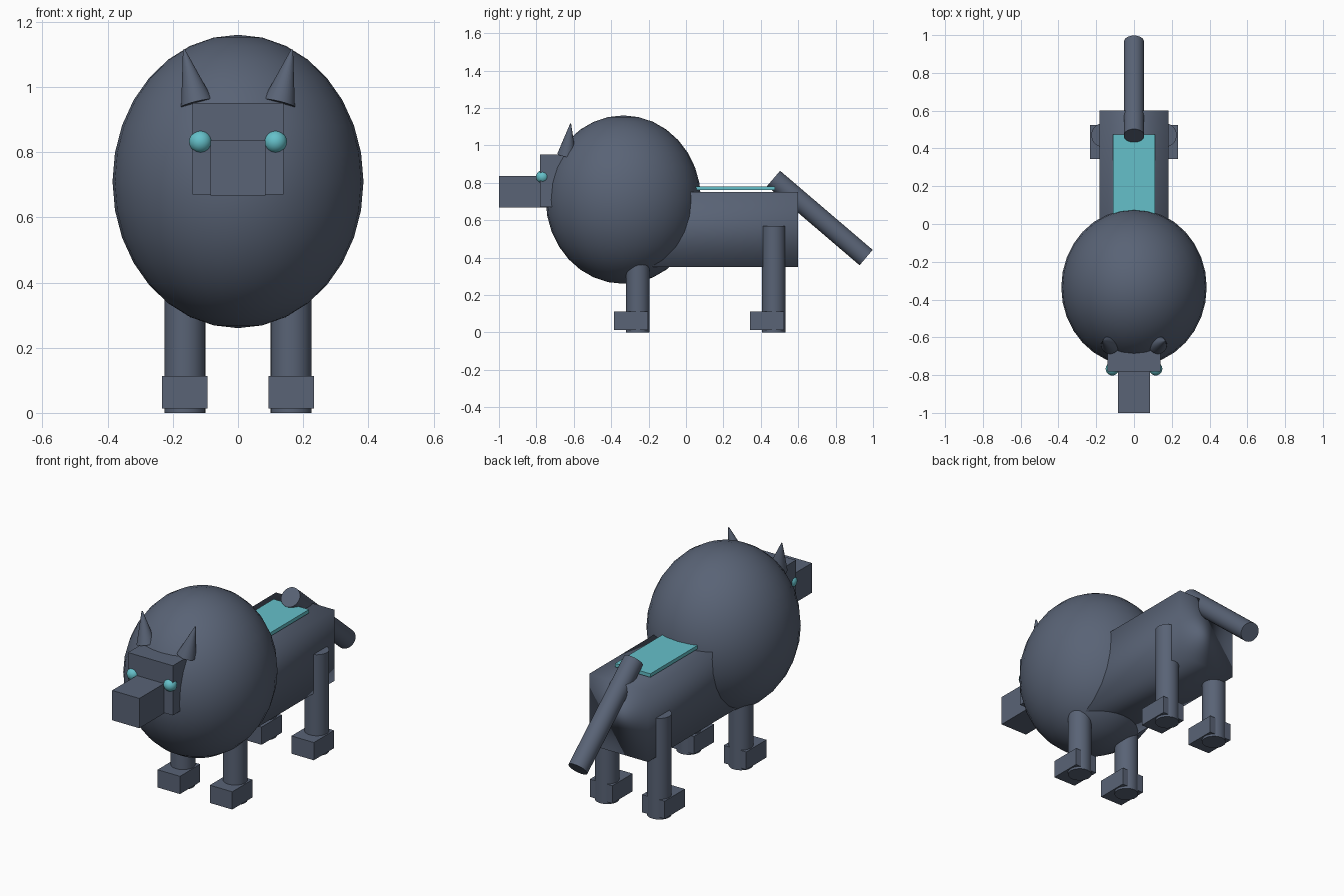
import bpy
import math
from mathutils import Vector

cube = bpy.data.objects.get("Cube")
if cube:
    bpy.data.objects.remove(cube, do_unlink=True)


def make_material(name, rgb):
    mat = bpy.data.materials.new(name)
    mat.use_nodes = True
    colour = (*rgb, 1)
    mat.diffuse_color = colour
    mat.node_tree.nodes["Principled BSDF"].inputs["Base Color"].default_value = colour
    return mat


SLATE = make_material("slate", (0.10, 0.125, 0.18))
TEAL = make_material("teal", (0.13, 0.53, 0.59))


def finish(name, mat, smooth=False):
    obj = bpy.context.object
    obj.name = name
    obj.data.materials.append(mat)
    if smooth:
        bpy.ops.object.shade_smooth_by_angle(angle=math.radians(40))
    return obj


def box(name, low, high, mat=SLATE):
    low, high = Vector(low), Vector(high)
    bpy.ops.mesh.primitive_cube_add(size=1, location=(low + high) / 2)
    bpy.context.object.scale = high - low
    return finish(name, mat)


def ball(name, centre, radii, mat=SLATE):
    bpy.ops.mesh.primitive_uv_sphere_add(segments=32, ring_count=16, radius=1, location=centre)
    bpy.context.object.scale = radii
    return finish(name, mat, True)


def rod(name, start, end, r_start, r_end, mat=SLATE):
    start, end = Vector(start), Vector(end)
    axis = end - start
    bpy.ops.mesh.primitive_cone_add(vertices=32, radius1=r_start, radius2=r_end,
                                    depth=axis.length, location=(start + end) / 2,
                                    rotation=axis.to_track_quat('Z', 'Y').to_euler())
    return finish(name, mat, True)


# Trunk with soft shading, back panel, mane and tail
trunk = box("trunk", (-0.183, -0.4, 0.35), (0.183, 0.6, 0.75))
for face in trunk.data.polygons:
    face.use_smooth = True
box("back_panel", (-0.11, -0.1, 0.76), (0.11, 0.475, 0.78), TEAL)
ball("mane", (0, -0.335, 0.71), (0.385, 0.415, 0.45))
rod("tail", (0, 0.468, 0.823), (0, 0.963, 0.4), 0.054, 0.054)

# Head and snout
box("head", (-0.14, -0.78, 0.67), (0.14, -0.55, 0.95))
box("snout", (-0.085, -1, 0.667), (0.085, -0.7, 0.835))

# Paired parts
for side, s in (("left", 1), ("right", -1)):
    ball(side + "_eye", (s * 0.115, -0.767, 0.832), (0.035,) * 3, TEAL)
    rod(side + "_ear", (s * 0.126, -0.638, 0.95), (s * 0.166, -0.617, 1.115), 0.05, 0.003)
    for end, y in (("front", -0.257), ("hind", 0.47)):
        x = s * 0.163
        rod(f"{end}_{side}_leg", (x, y, 0), (x, y, 0.57), 0.063, 0.063)
        box(f"{end}_{side}_paw", (x - 0.07, y - 0.127, 0.013), (x + 0.07, y + 0.053, 0.113))
